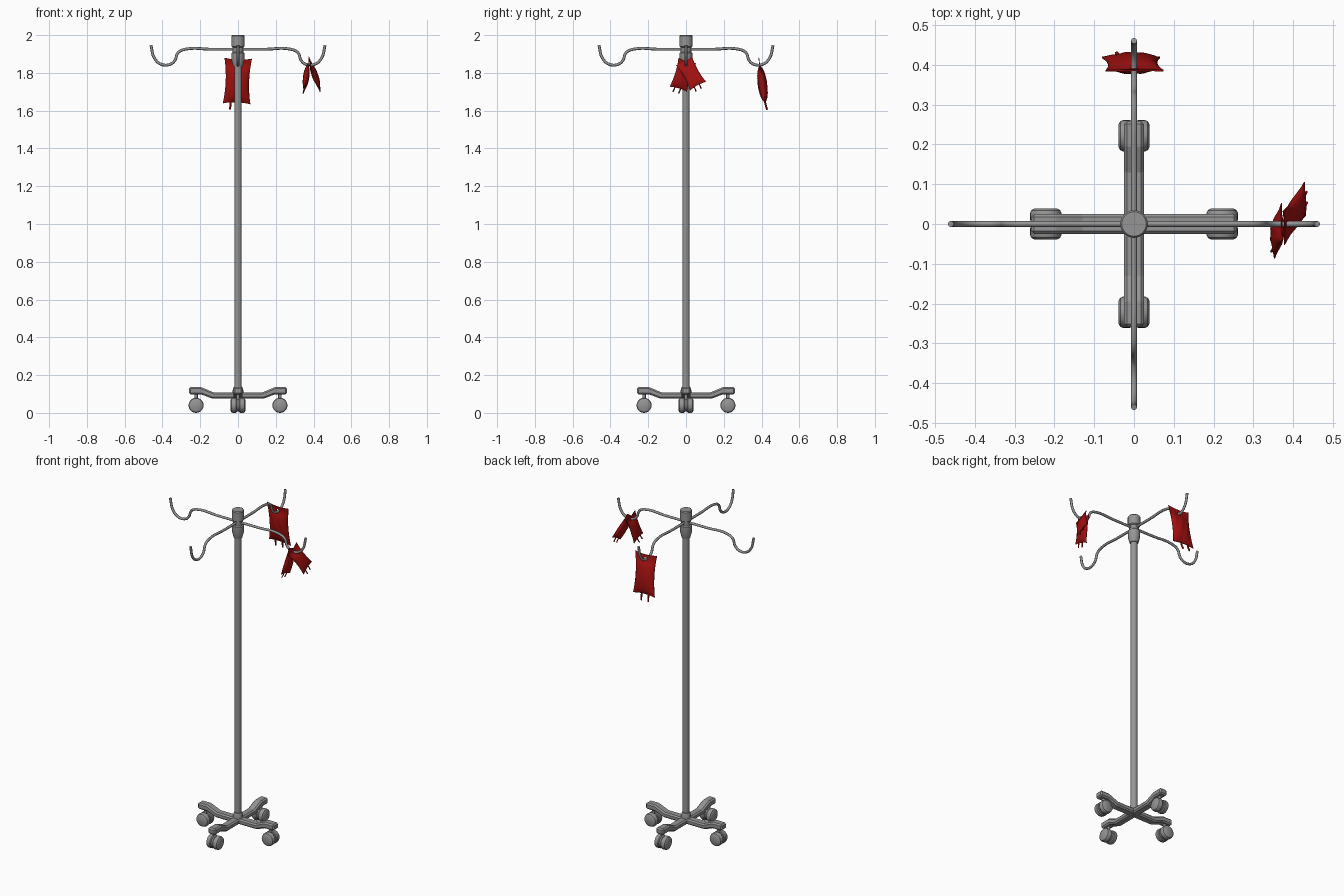
import bpy, bmesh
from math import radians, sin, pi
from mathutils import Matrix, Vector

if "Cube" in bpy.data.objects:
    bpy.data.objects.remove(bpy.data.objects["Cube"], do_unlink=True)


def material(name, colour):
    mat = bpy.data.materials.new(name)
    mat.use_nodes = True
    mat.diffuse_color = (*colour, 1)
    mat.node_tree.nodes["Principled BSDF"].inputs["Base Color"].default_value = (*colour, 1)
    return mat


STEEL = material("steel grey", (0.3, 0.3, 0.3))
BLOOD = material("dark red", (0.36, 0.005, 0.005))


def select_only(obj):
    bpy.ops.object.select_all(action='DESELECT')
    obj.select_set(True)
    bpy.context.view_layer.objects.active = obj


def finish(name, bm, mat, matrix=Matrix(), smooth=35):
    bmesh.ops.recalc_face_normals(bm, faces=bm.faces)
    mesh = bpy.data.meshes.new(name)
    bm.to_mesh(mesh)
    bm.free()
    mesh.materials.append(mat)
    obj = bpy.data.objects.new(name, mesh)
    bpy.context.collection.objects.link(obj)
    obj.matrix_world = matrix
    if smooth:
        select_only(obj)
        bpy.ops.object.shade_smooth_by_angle(angle=radians(smooth))
    return obj


def lathe(name, profile, mat, matrix=Matrix(), steps=16):
    """Turn a (radius, height) profile around z."""
    bm = bmesh.new()
    verts = [bm.verts.new((r, 0, z)) for r, z in profile]
    edges = [bm.edges.new(pair) for pair in zip(verts, verts[1:])]
    bmesh.ops.spin(bm, geom=verts + edges, cent=(0, 0, 0), axis=(0, 0, 1),
                   angle=2 * pi, steps=steps, use_duplicate=False)
    bmesh.ops.remove_doubles(bm, verts=bm.verts, dist=0.0001)
    return finish(name, bm, mat, matrix)


def rod(name, points, radius, mat, matrix=Matrix()):
    """Round bar along a smooth path."""
    curve = bpy.data.curves.new(name, 'CURVE')
    curve.dimensions = '3D'
    curve.bevel_depth = radius
    curve.bevel_resolution = 2
    curve.resolution_u = 5
    curve.use_fill_caps = True
    spline = curve.splines.new('BEZIER')
    spline.bezier_points.add(len(points) - 1)
    for bp, p in zip(spline.bezier_points, points):
        bp.co = p
        bp.handle_left_type = bp.handle_right_type = 'AUTO'
    curve.materials.append(mat)
    obj = bpy.data.objects.new(name, curve)
    bpy.context.collection.objects.link(obj)
    obj.matrix_world = matrix
    select_only(obj)
    bpy.ops.object.convert(target='MESH')
    return obj


# Pole, its foot and the head that holds the hooks
lathe("pole", [(0, 0.08), (0.019, 0.08), (0.019, 1.9), (0, 1.9)], STEEL)
lathe("pole_foot", [(0, 0.1), (0.028, 0.1), (0.028, 0.12), (0.022, 0.14), (0, 0.14)], STEEL)
lathe("pole_head", [(0, 2), (0.031, 2), (0.035, 1.995), (0.035, 1.94), (0.028, 1.935),
                    (0.028, 1.91), (0.034, 1.905), (0.034, 1.865), (0.024, 1.83),
                    (0, 1.83)], STEEL)

# Four hooks, legs and casters around the pole
HOOK = [(0, 1.925), (0.14, 1.925), (0.28, 1.925), (0.317, 1.907), (0.335, 1.865),
        (0.36, 1.845), (0.405, 1.845), (0.442, 1.877), (0.461, 1.947)]
LEG = [(0, 0.077), (0.14, 0.077), (0.195, 0.098), (0.259, 0.098),
       (0.259, 0.136), (0.195, 0.136), (0.13, 0.109), (0, 0.109)]
TYRE = [(0, 0.006), (0.036, 0.006), (0.04, 0.011), (0.04, 0.026),
        (0.037, 0.034), (0.029, 0.039), (0, 0.039)]


def leg(name, matrix):
    bm = bmesh.new()
    face = bm.faces.new([bm.verts.new((x, -0.025, z)) for x, z in LEG])
    side = bmesh.ops.extrude_face_region(bm, geom=[face])["geom"]
    bmesh.ops.translate(bm, vec=(0, 0.05, 0),
                        verts=[v for v in side if isinstance(v, bmesh.types.BMVert)])
    obj = finish(name, bm, STEEL, matrix, smooth=0)
    bevel = obj.modifiers.new("soft edges", 'BEVEL')
    bevel.width = 0.008
    bevel.segments = 1
    bevel.limit_method = 'ANGLE'
    bevel.angle_limit = radians(60)


for i, side in enumerate(("left", "back", "right", "front")):
    turn = Matrix.Rotation(i * pi / 2, 4, 'Z')
    rod(side + "_hook", [(x, 0, z) for x, z in HOOK], 0.0075, STEEL, turn)
    leg(side + "_leg", turn)
    caster = turn @ Matrix.Translation((0.222, 0, 0.04))
    lathe(side + "_caster_stem", [(0, 0), (0.009, 0), (0.009, 0.065), (0, 0.065)], STEEL, caster)
    lathe(side + "_caster_axle", [(0, -0.01), (0.032, -0.01), (0.032, 0.01), (0, 0.01)],
          STEEL, caster @ Matrix.Rotation(pi / 2, 4, 'X'))
    for label, sign in (("inner", 1), ("outer", -1)):
        lathe(f"{side}_{label}_wheel", TYRE, STEEL,
              caster @ Matrix.Rotation(sign * pi / 2, 4, 'X'), steps=20)


def bag(name, hang, yaw, lean, spin, scale):
    """Pillow bag with a slot near its top; its origin is the hanging point."""
    n = 14
    bm = bmesh.new()
    bmesh.ops.create_grid(bm, x_segments=n, y_segments=n, size=1)
    # Slot for the hook
    slot = [f for f in bm.faces
            if abs(f.calc_center_median().x) < 0.2 and 0.72 < f.calc_center_median().y < 0.85]
    bmesh.ops.delete(bm, geom=slot, context='FACES')
    bmesh.ops.solidify(bm, geom=bm.faces[:], thickness=0.01)
    mid = sum(v.co.z for v in bm.verts) / len(bm.verts)
    for v in bm.verts:
        u, t, face = v.co.x, v.co.y, 1 if v.co.z > mid else -1
        u, t = max(-1, min(1, u)), max(-1, min(1, t))
        # Filled belly below a flat top flap, with drawn-in sides and creases
        fill = max(0, (1 - u * u) * (1 + t) * (0.7 - t)) ** 0.6 if t < 0.7 else 0
        crease = 1 + 0.08 * sin(9 * u + 5 * t) * face
        half = 0.073 - 0.011 * (1 - t * t)
        height = 0.115 * t - 0.09 + 0.008 * (t * u * u - (t if t < 0 else 0) * 0.3)
        v.co = (half * u, face * (0.002 + 0.027 * fill * crease), height)
    matrix = (Matrix.Translation(hang) @ Matrix.Rotation(radians(yaw), 4, 'Z')
              @ Matrix.Rotation(radians(lean), 4, 'X')
              @ Matrix.Rotation(radians(spin), 4, 'Y') @ Matrix.Scale(scale, 4))
    finish(name, bm, BLOOD, matrix, smooth=50)
    # Outlet tubes
    for k, x in enumerate((-0.032, 0.015)):
        rod(f"{name}_tube_{k + 1}", [(x, 0, -0.195), (x, 0.002, -0.22), (x - 0.003, 0.006, -0.243)],
            0.005, BLOOD, matrix)


bag("large_bag", Vector((0, 0.39, 1.845)), 0, 8, 2, 1)
bag("small_bag_inner", Vector((0.37, 0, 1.845)), 90, 8, 17, 0.66)
bag("small_bag_outer", Vector((0.384, 0, 1.845)), 82, -18, -30, 0.66)
